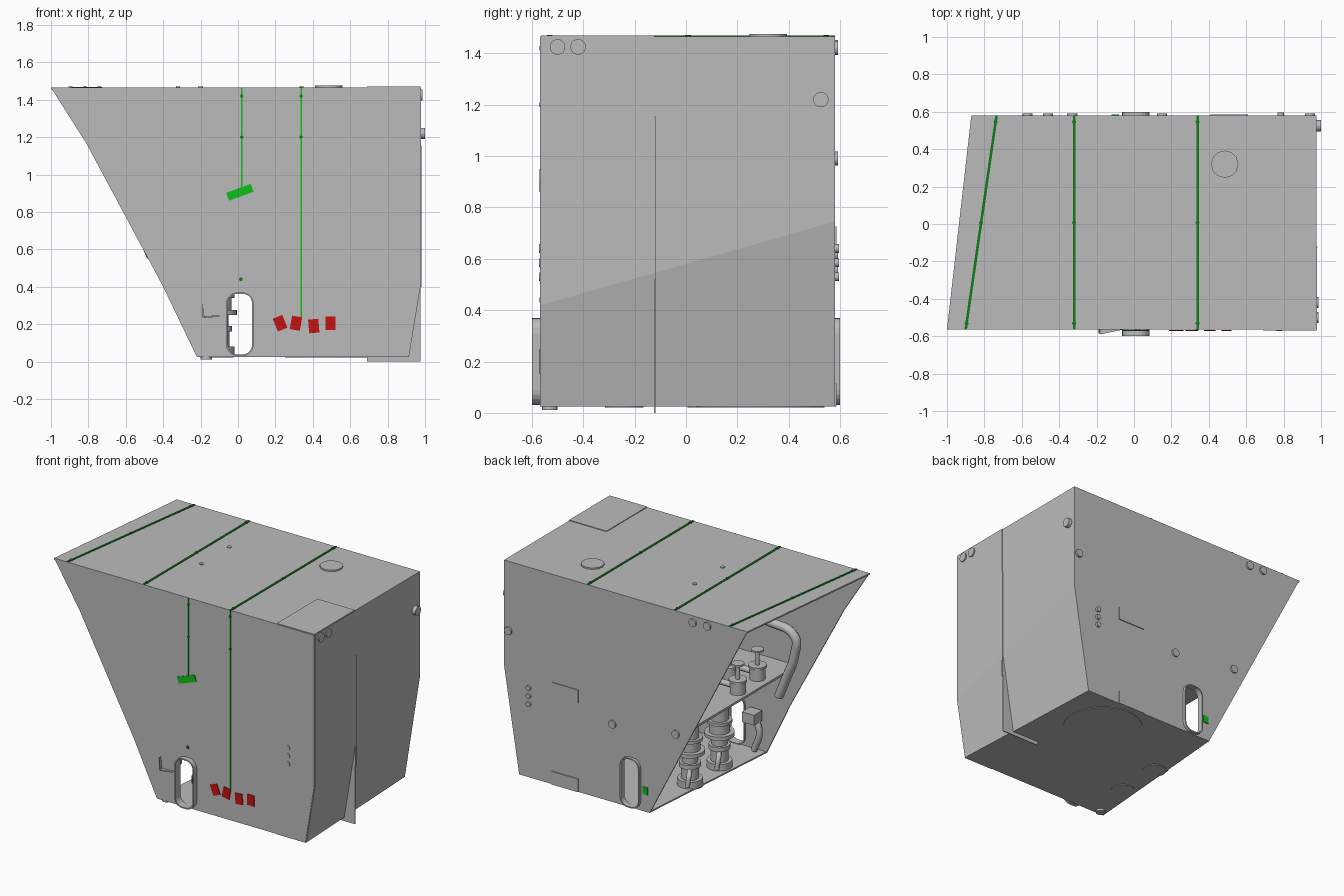
import bpy, bmesh, math
from mathutils import Vector

if "Cube" in bpy.data.objects:
    bpy.data.objects.remove(bpy.data.objects["Cube"])


def material(name, rgb):
    m = bpy.data.materials.new(name)
    m.use_nodes = True
    m.diffuse_color = (*rgb, 1)
    m.node_tree.nodes["Principled BSDF"].inputs["Base Color"].default_value = (*rgb, 1)
    return m


GREY = material("metal_grey", (0.5, 0.5, 0.5))
GREEN = material("green", (0.005, 0.52, 0.01))
DARK = material("dark_green", (0.005, 0.2, 0.01))
RED = material("red", (0.56, 0.006, 0.006))
round_parts = []


def finish(name, bm, mat, smooth=False):
    bmesh.ops.recalc_face_normals(bm, faces=bm.faces)
    me = bpy.data.meshes.new(name)
    bm.to_mesh(me)
    bm.free()
    me.materials.append(mat)
    ob = bpy.data.objects.new(name, me)
    bpy.context.collection.objects.link(ob)
    if smooth:
        round_parts.append(ob)
    return ob


def slab(name, pts, offset, mat=GREY):
    """Flat polygon given a thickness along offset."""
    bm = bmesh.new()
    face = bm.faces.new([bm.verts.new(p) for p in pts])
    new = bmesh.ops.extrude_face_region(bm, geom=[face], use_keep_orig=True)
    verts = [g for g in new["geom"] if isinstance(g, bmesh.types.BMVert)]
    bmesh.ops.translate(bm, verts=verts, vec=offset)
    return finish(name, bm, mat)


def box(name, lo, hi, mat=GREY):
    (a, b, c), (d, e, f) = lo, hi
    return slab(name, [(a, b, c), (d, b, c), (d, e, c), (a, e, c)], (0, 0, f - c), mat)


def rod(name, p0, p1, r, mat=GREY, seg=20):
    p0, p1 = Vector(p0), Vector(p1)
    bm = bmesh.new()
    bmesh.ops.create_cone(bm, cap_ends=True, segments=seg, radius1=r, radius2=r, depth=(p1 - p0).length)
    rot = (p1 - p0).to_track_quat("Z", "Y").to_matrix().to_4x4()
    rot.translation = (p0 + p1) / 2
    bm.transform(rot)
    return finish(name, bm, mat, True)


def pipe(name, pts, r):
    cu = bpy.data.curves.new(name, "CURVE")
    cu.dimensions = "3D"
    cu.bevel_depth, cu.bevel_resolution, cu.use_fill_caps = r, 3, True
    sp = cu.splines.new("BEZIER")
    sp.bezier_points.add(len(pts) - 1)
    for b, p in zip(sp.bezier_points, pts):
        b.co = p
        b.handle_left_type = b.handle_right_type = "AUTO"
    cu.resolution_u = 6
    cu.materials.append(GREY)
    ob = bpy.data.objects.new(name, cu)
    bpy.context.collection.objects.link(ob)


def slot_outline(grow):
    """Rounded upright slot in x and z."""
    pts = []
    for i, (sx, sz) in enumerate([(1, 1), (-1, 1), (-1, -1), (1, -1)]):
        for k in range(6):
            a = math.pi / 2 * (i + k / 5)
            r = 0.05 + grow
            pts.append((0.01 + sx * 0.015 + r * math.cos(a), 0.2 + sz * 0.112 + r * math.sin(a)))
    return pts


def slot_frame(name, y0, y1):
    bm = bmesh.new()
    loops = [[bm.verts.new((x, y, z)) for x, z in slot_outline(g)]
             for g, y in ((0.008, y0), (0.008, y1), (0, y1), (0, y0))]
    for a, b in zip(loops, loops[1:] + loops[:1]):
        for i in range(len(a)):
            j = (i + 1) % len(a)
            bm.faces.new((a[i], a[j], b[j], b[i]))
    finish(name, bm, GREY)


def cut_slot(ob):
    cutter = slab("slot_cutter", [(x, -1, z) for x, z in slot_outline(0.004)], (0, 2, 0))
    cutter.hide_render = True
    mod = ob.modifiers.new("slot", "BOOLEAN")
    mod.operation, mod.object, mod.solver = "DIFFERENCE", cutter, "EXACT"
    bpy.context.view_layer.objects.active = ob
    bpy.ops.object.modifier_apply(modifier="slot")
    bpy.data.objects.remove(cutter)


# Enclosure shell, open on the slanted side
F, B, T, Z0, R = -0.565, 0.58, 1.465, 0.025, 0.975
front = [(-1, T), (-0.81, 1.165), (-0.4, 0.4), (-0.22, Z0), (0.91, Z0), (R, 0.42), (R, T)]
back = [(-0.87, T), (-0.13, Z0), (0.86, Z0), (R, 0.745), (R, T)]
cut_slot(slab("front_panel", [(x, F, z) for x, z in front], (0, 0.01, 0)))
cut_slot(slab("back_panel", [(x, B, z) for x, z in back], (0, -0.01, 0)))
slab("top_panel", [(-1, F, T), (R, F, T), (R, B, T), (-0.87, B, T)], (0, 0, -0.01))
slab("floor_panel", [(-0.22, F, Z0), (0.91, F, Z0), (0.86, B, Z0), (-0.13, B, Z0)], (0, 0, 0.01))
slab("upper_side_wall", [(R, F, T), (R, B, T), (R, B, 0.745), (R, F, 0.42)], (-0.01, 0, 0))
slab("lower_side_wall", [(R, F, 0.42), (R, B, 0.745), (0.86, B, Z0), (0.91, F, Z0)], (-0.01, 0, 0))
slot_frame("front_slot_frame", -0.6, -0.545)
slot_frame("back_slot_frame", 0.56, 0.6)

# Overlapping corner cover and its fin
C, S = 0.69, -0.125
slab("cover_front", [(C, F, Z0), (0.91, F, Z0), (R, F, 0.42), (R, F, T), (C, F, T)], (0, -0.004, 0))
box("cover_top", (C, F, T), (R, S, T + 0.005))
slab("cover_side", [(R, F, T), (R, S, T), (R, S, 0.545), (R, F, 0.42)], (0.004, 0, 0))
slab("cover_lower_side", [(R, F, 0.42), (R, S, 0.545), (0.89, S, Z0), (0.91, F, Z0)], (0.004, 0, 0))
slab("fin", [(R, S, 0.545), (R, S, 0), (C, S, 0), (C, S, Z0), (0.89, S, Z0)], (0, 0.006, 0))
box("fin_strip", (R, S, 0.4), (R + 0.006, S + 0.006, 1.155))

# Green lines over the top and down the front
for i, (x0, x1) in enumerate([(-0.9, -0.735), (-0.32, -0.32), (0.34, 0.34)]):
    w = 0.007
    slab(f"top_line_{i}", [(x0 - w, F, T), (x0 + w, F, T), (x1 + w, B, T), (x1 - w, B, T)],
         (0, 0, 0.004), DARK)
    for k, t in enumerate((0.03, 0.5, 0.97)):
        x, y = x0 + (x1 - x0) * t, F + (B - F) * t
        rod(f"top_line_clip_{i}_{k}", (x, y, T), (x, y, T + 0.006), 0.011, DARK, 10)
for i, (x, z) in enumerate([(0.02, 0.92), (0.337, 0.23)]):
    box(f"front_line_{i}", (x - 0.004, F - 0.004, z), (x + 0.004, F, T), GREEN)
    for k, zz in enumerate((1.2, 1.42)):
        rod(f"front_line_clip_{i}_{k}", (x, F, zz), (x, F - 0.005, zz), 0.009, DARK, 10)
rod("front_stud", (0.015, F, 0.44), (0.015, F - 0.006, 0.44), 0.01, DARK, 10)


# Hanging tags
def tag(name, x, z, w, h, deg, y, mat):
    a = math.radians(deg)
    pts = [(x + u * w * math.cos(a) - v * h * math.sin(a), y, z + u * w * math.sin(a) + v * h * math.cos(a))
           for u, v in ((-0.5, -0.5), (0.5, -0.5), (0.5, 0.5), (-0.5, 0.5))]
    slab(name, pts, (0, 0.005, 0), mat)


tag("green_tag", 0.01, 0.905, 0.14, 0.045, 20, F - 0.006, GREEN)
for i, (x, z, a) in enumerate([(0.225, 0.205, 22), (0.31, 0.205, -10), (0.405, 0.19, 5), (0.495, 0.205, 0)]):
    tag(f"red_tag_{i}", x, z, 0.055, 0.073, a, F - 0.006, RED)
tag("back_green_tag", -0.1, 0.17, 0.04, 0.05, 0, B + 0.001, GREEN)

# Ports and plates on the back
for i, (x, z) in enumerate([(0.94, 0.99), (-0.46, 1.42), (-0.57, 1.425), (0.15, 0.56), (-0.33, 0.62)]):
    rod(f"back_port_{i}", (x, B, z), (x, B + 0.012, z), 0.027)
for i, z in enumerate((0.64, 0.585, 0.53)):
    rod(f"back_button_{i}", (0.785, B, z), (0.785, B + 0.015, z), 0.017)
    rod(f"front_button_{i}", (0.775, F, z), (0.775, F - 0.008, z), 0.017)
for i, z in enumerate((0.68, 0.07)):
    box(f"back_plate_{i}", (0.41, B, z - 0.045), (0.61, B + 0.006, z + 0.045))

# Ports on the side, top and underside
for i, (y, z, d) in enumerate([(0.525, 1.22, 0.025), (-0.5, 1.425, 0.012), (-0.42, 1.425, 0.012)]):
    rod(f"side_port_{i}", (R, y, z), (R + d, y, z), 0.03)
rod("top_port", (0.485, 0.32, T), (0.485, 0.32, T + 0.01), 0.073, seg=12)
for i, y in enumerate((0.19, -0.11)):
    rod(f"top_stud_{i}", (-0.2, y, T), (-0.2, y, T + 0.005), 0.014)
for i, (x, y, r) in enumerate([(0.5, 0.29, 0.25), (-0.1, 0.08, 0.075), (-0.11, -0.24, 0.075)]):
    rod(f"floor_disc_{i}", (x, y, Z0), (x, y, Z0 - 0.004), r, seg=32)
rod("foot", (-0.17, -0.53, 0.012), (-0.17, -0.53, Z0), 0.03)

# Small bracket beside the front slot
slab("bracket_shelf", [(-0.19, F, 0.235), (-0.06, F, 0.24), (-0.18, -0.59, 0.235)], (0, 0, 0.008))
slab("bracket_spike", [(-0.19, F, 0.235), (-0.18, F, 0.235), (-0.19, F, 0.32)], (0, -0.02, 0))

# Inner shelf
box("inner_shelf", (-0.45, F + 0.01, 0.675), (0.1, B - 0.01, 0.69))

# Two pumps standing on the floor: radius and height of each stage
stages = [(0.08, 0.03, 0.08), (0.055, 0.08, 0.16), (0.068, 0.16, 0.19), (0.05, 0.19, 0.25),
          (0.095, 0.25, 0.275), (0.065, 0.275, 0.34), (0.08, 0.34, 0.36), (0.058, 0.36, 0.6), (0.035, 0.6, 0.675)]
for n, y in enumerate((0.1, -0.22)):
    for k, (r, z0, z1) in enumerate(stages):
        rod(f"pump_{n}_stage_{k}", (-0.1, y, z0), (-0.1, y, z1), r, seg=24)
    pipe(f"pump_{n}_outlet", [(-0.1, y, 0.14), (-0.15, y + 0.08, 0.14), (-0.15, y + 0.1, 0.06)], 0.016)

# Valves on the shelf
for n, (x, y) in enumerate([(-0.38, -0.02), (-0.36, -0.26), (-0.22, -0.16), (-0.22, 0.12)]):
    rod(f"valve_{n}_body", (x, y, 0.69), (x, y, 0.77), 0.05)
    rod(f"valve_{n}_cap", (x, y, 0.77), (x, y, 0.785), 0.058)
    rod(f"valve_{n}_stem", (x, y, 0.785), (x, y, 0.88), 0.014)
    rod(f"valve_{n}_wheel", (x, y, 0.88), (x, y, 0.892), 0.04)
    rod(f"valve_{n}_side_pipe", (x, y, 0.73), (x + 0.14, y, 0.73), 0.02)

# Large hose and the hand unit near the front slot
pipe("large_hose", [(-0.15, -0.35, 1.06), (-0.4, -0.35, 1.05), (-0.58, -0.35, 1.0), (-0.58, -0.35, 0.88),
                    (-0.5, -0.35, 0.66), (-0.46, -0.35, 0.56)], 0.03)
box("hand_unit", (-0.2, -0.54, 0.25), (-0.11, -0.45, 0.32))
pipe("hand_unit_grip", [(-0.17, -0.51, 0.27), (-0.2, -0.51, 0.18), (-0.16, -0.51, 0.05)], 0.022)

# Smooth shading on the turned parts
bpy.ops.object.select_all(action="DESELECT")
for ob in round_parts:
    ob.select_set(True)
bpy.context.view_layer.objects.active = round_parts[0]
bpy.ops.object.shade_smooth_by_angle(angle=math.radians(35))
